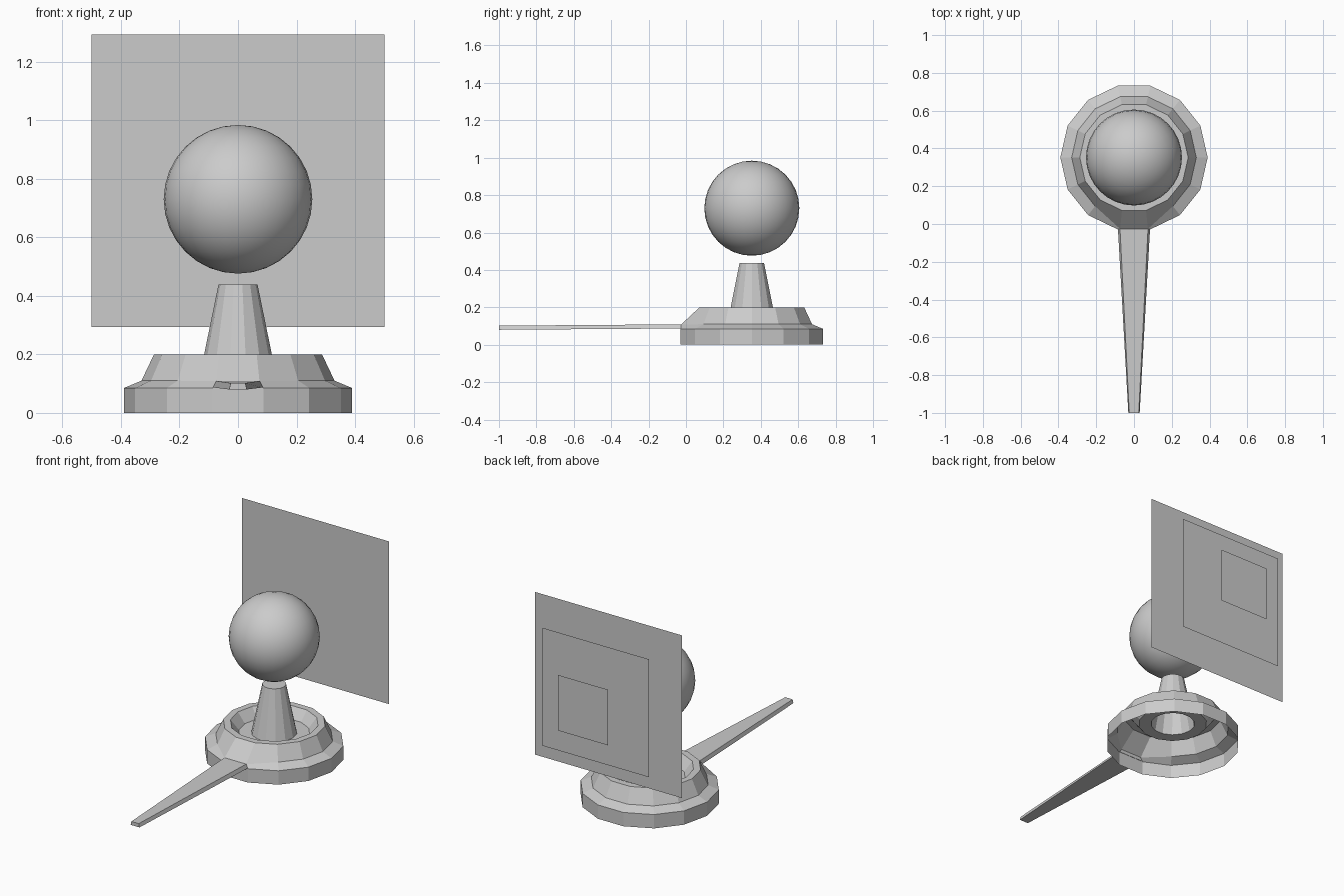
import bpy, bmesh, math

if "Cube" in bpy.data.objects:
    bpy.data.objects.remove(bpy.data.objects["Cube"])

CY = 0.352      # centre of the round stand
SIDES = 14


def finish(name, bm):
    mesh = bpy.data.meshes.new(name)
    bm.to_mesh(mesh)
    bm.free()
    obj = bpy.data.objects.new(name, mesh)
    bpy.context.collection.objects.link(obj)
    return obj


def lathe(bm, profile):
    """Faceted shell from (radius, z) points; returns rings of vertices."""
    rings = []
    for r, z in profile:
        angles = [2 * math.pi * i / SIDES for i in range(SIDES)]
        rings.append([bm.verts.new((r * math.cos(a), CY + r * math.sin(a), z))
                      for a in angles])
    for lo, hi in zip(rings, rings[1:]):
        for i in range(SIDES):
            j = (i + 1) % SIDES
            bm.faces.new((lo[i], lo[j], hi[j], hi[i]))
    return rings


# stand: open-bottomed dish with central tapered post
bm = bmesh.new()
rings = lathe(bm, [(0.39, 0), (0.39, 0.085), (0.33, 0.11), (0.287, 0.2),
                   (0.247, 0.2), (0.20, 0.14), (0.128, 0.14), (0.067, 0.438)])
bm.faces.new(rings[-1])
# shoulder pulled forward to meet the handle
for v in rings[2]:
    if v.co.y < CY - 0.31:
        v.co.y, v.co.z = -0.026, 0.108
finish("stand", bm)

# handle: long tapered bar
bm = bmesh.new()
sections = []
for y, top_w, low_w, top_z, low_z in [(-0.026, 0.074, 0.085, 0.109, 0.087),
                                      (-1.0, 0.025, 0.03, 0.102, 0.08)]:
    sections.append([bm.verts.new(p) for p in
                     [(-low_w, y, low_z), (low_w, y, low_z),
                      (top_w, y, top_z), (-top_w, y, top_z)]])
root, tip = sections
for i in range(4):
    j = (i + 1) % 4
    bm.faces.new((root[i], root[j], tip[j], tip[i]))
bm.faces.new(tip)
bmesh.ops.recalc_face_normals(bm, faces=bm.faces)
finish("handle", bm)

# ball floating above the post
bpy.ops.mesh.primitive_uv_sphere_add(segments=32, ring_count=16, radius=0.254,
                                     location=(0, CY, 0.73))
bpy.context.object.name = "ball"
bpy.ops.object.shade_smooth()

# three upright square panels, shrinking toward the back
for name, size, y in [("large_panel", 1.0, 0.755),
                      ("medium_panel", 0.725, 0.877),
                      ("small_panel", 0.342, 1.0)]:
    bpy.ops.mesh.primitive_plane_add(size=size, location=(0, y, 0.793),
                                     rotation=(math.pi / 2, 0, 0))
    bpy.context.object.name = name
